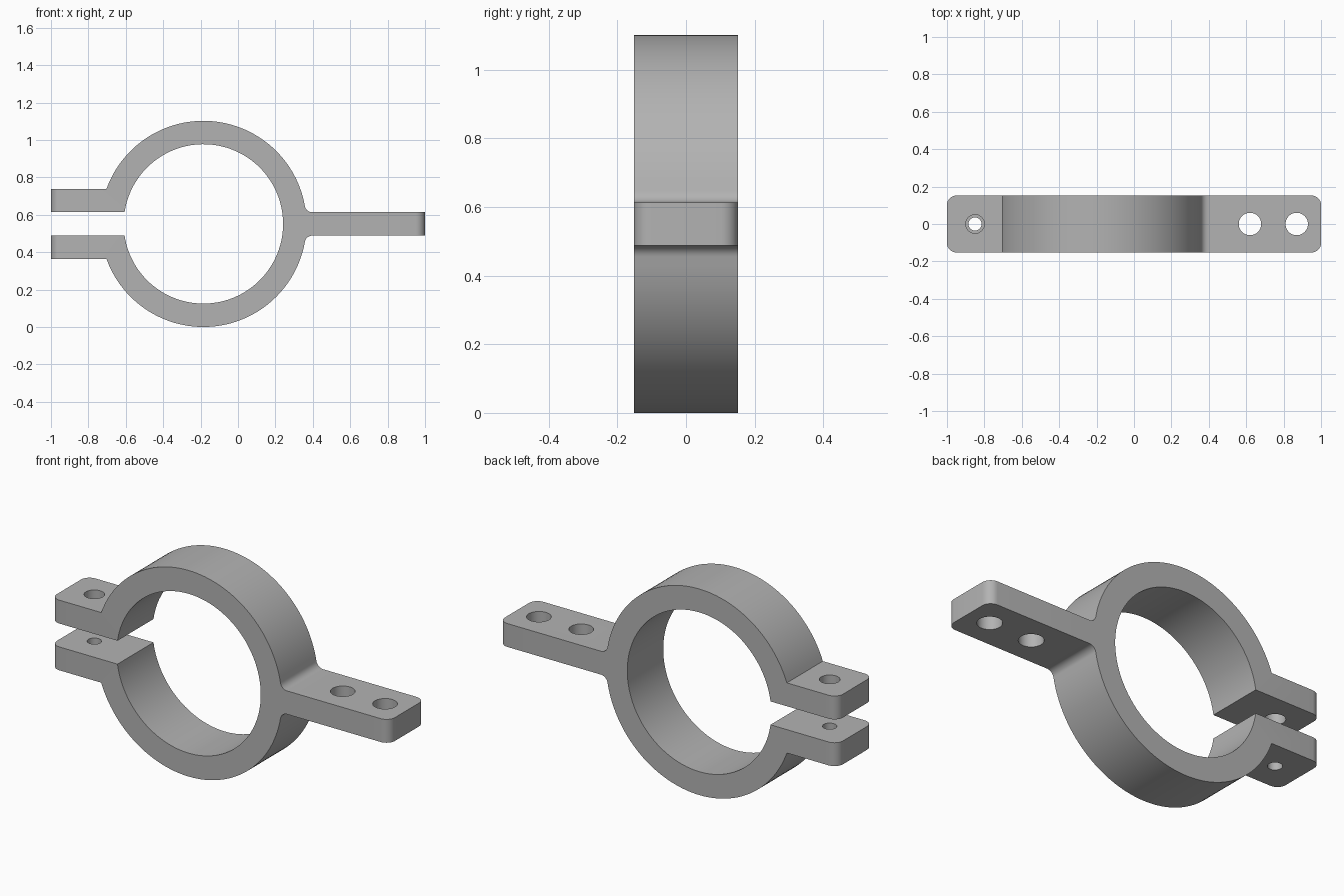
import bpy, bmesh
from math import sin, cos, asin, atan2, sqrt, pi

if "Cube" in bpy.data.objects:
    bpy.data.objects.remove(bpy.data.objects["Cube"])

CX, CZ = -0.185, 0.551           # ring centre
R_OUT, R_IN = 0.551, 0.426
HALF_W = 0.152                   # half depth of the band
HALF_T = 0.0625                  # half thickness of a tab, half of the gap
EAR_TOP = 3 * HALF_T
FILLET = 0.04


def arc(cx, cz, r, a0, a1, n):
    return [(cx + r * cos(a0 + (a1 - a0) * i / n),
             cz + r * sin(a0 + (a1 - a0) * i / n)) for i in range(n + 1)]


# Upper half of the clamp outline, mounting tab to clamping ear and back inside
fz = HALF_T + FILLET
fx = sqrt((R_OUT + FILLET) ** 2 - fz ** 2)
a_fillet = atan2(fz, fx)
upper = [(1, HALF_T)]
upper += arc(CX + fx, fz, FILLET, -pi / 2, a_fillet - pi, 8)
upper += arc(CX, 0, R_OUT, a_fillet, pi - asin(EAR_TOP / R_OUT), 56)[1:]
upper += [(-1, EAR_TOP), (-1, HALF_T)]
upper += arc(CX, 0, R_IN, pi - asin(HALF_T / R_IN), 0, 64)
outline = upper + [(x, -z) for x, z in reversed(upper[:-1])]

# Extrude the outline through the band width
bm = bmesh.new()
face = bm.faces.new([bm.verts.new((x, -HALF_W, z + CZ)) for x, z in outline])
new = bmesh.ops.extrude_face_region(bm, geom=[face])["geom"]
bmesh.ops.translate(bm, vec=(0, 2 * HALF_W, 0),
                    verts=[v for v in new if isinstance(v, bmesh.types.BMVert)])
bmesh.ops.recalc_face_normals(bm, faces=bm.faces)

# Round the free corners of the tab and ears
corners = [e for e in bm.edges
           if all(abs(v.co.x) > 0.99 for v in e.verts)
           and abs(e.verts[0].co.y - e.verts[1].co.y) < 0.001]
bmesh.ops.bevel(bm, geom=corners, offset=0.05, segments=8, profile=0.5,
                affect="EDGES")
mesh = bpy.data.meshes.new("pipe_clamp")
bm.to_mesh(mesh)
bm.free()
clamp = bpy.data.objects.new("pipe_clamp", mesh)
bpy.context.collection.objects.link(clamp)

steel = bpy.data.materials.new("grey_metal")
steel.use_nodes = True
grey = (0.45, 0.45, 0.45, 1)
steel.diffuse_color = grey
steel.node_tree.nodes["Principled BSDF"].inputs["Base Color"].default_value = grey
mesh.materials.append(steel)


def drill(x, z, radius):
    """Cut a vertical bolt hole through one tab."""
    bpy.ops.mesh.primitive_cylinder_add(vertices=40, radius=radius, depth=0.2,
                                        location=(x, 0, z))
    cutter = bpy.context.object
    cutter.name = "hole_cutter"
    cutter.hide_render = True
    cutter.data.materials.append(steel)
    mod = clamp.modifiers.new("bolt_hole", "BOOLEAN")
    mod.operation = "DIFFERENCE"
    mod.solver = "EXACT"
    mod.object = cutter
    bpy.context.view_layer.objects.active = clamp
    bpy.ops.object.modifier_apply(modifier=mod.name)
    bpy.data.objects.remove(cutter)


drill(0.62, CZ, 0.06)
drill(0.87, CZ, 0.06)
drill(-0.85, CZ + 2 * HALF_T, 0.05)    # clearance hole, upper ear
drill(-0.85, CZ - 2 * HALF_T, 0.035)   # thread hole, lower ear

bpy.ops.object.select_all(action="DESELECT")
clamp.select_set(True)
bpy.context.view_layer.objects.active = clamp
bpy.ops.object.shade_smooth_by_angle(angle=0.5)
